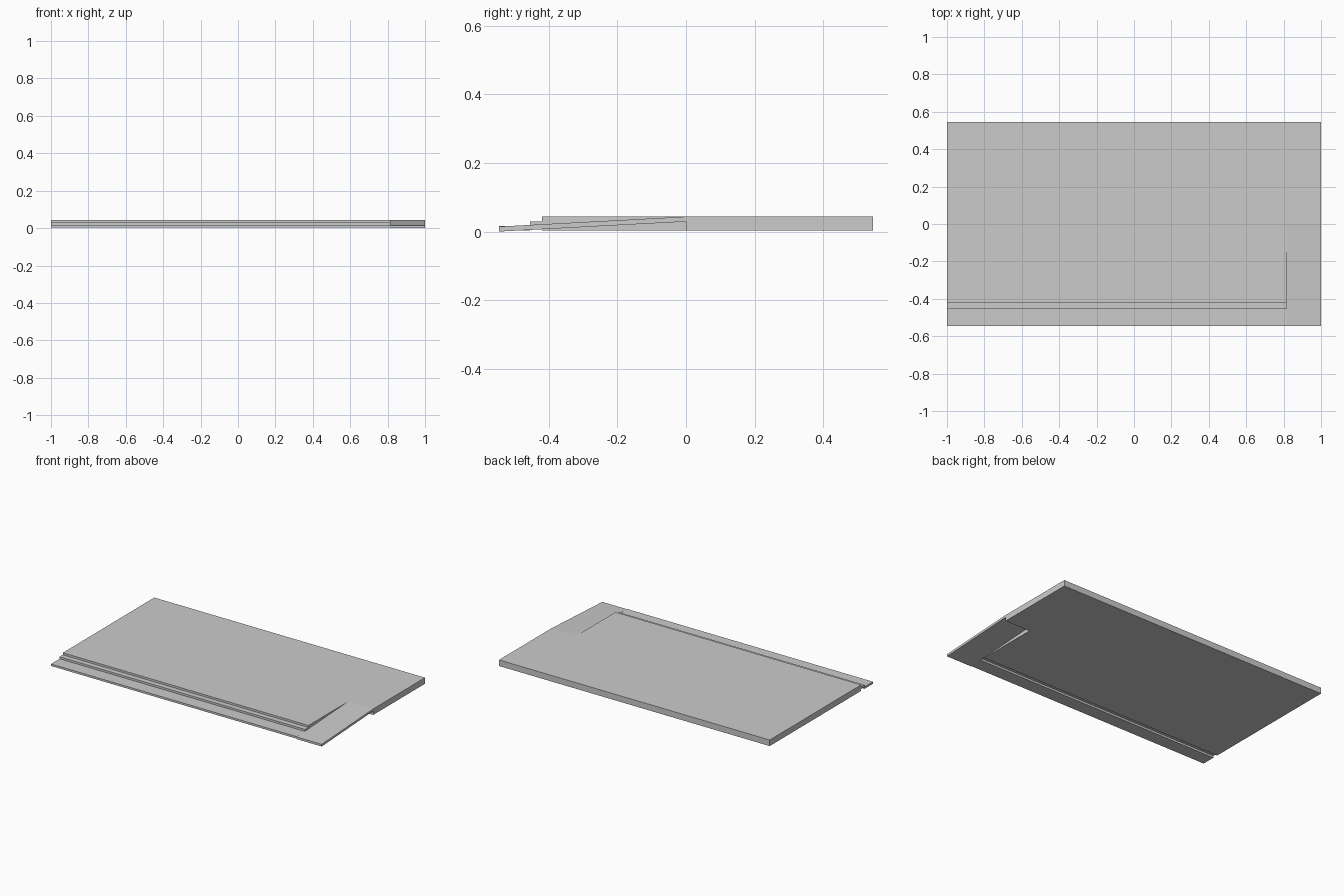
import bpy
import bmesh

cube = bpy.data.objects.get("Cube")
if cube:
    bpy.data.objects.remove(cube, do_unlink=True)

# Single grey material
grey = bpy.data.materials.new("light grey")
grey.use_nodes = True
colour = (0.6, 0.6, 0.6, 1)
grey.diffuse_color = colour
grey.node_tree.nodes["Principled BSDF"].inputs["Base Color"].default_value = colour

BACK, FRONT = 0.545, -0.545
DECK_FRONT, STEP_FRONT = -0.42, -0.455
BASE, TOP = 0.003, 0.0435
RISE = (TOP - BASE) / 3
RAMP_X = 0.815


def extrude(name, outline, offset):
    """Flat outline of points, pushed along the offset into a solid."""
    bm = bmesh.new()
    face = bm.faces.new([bm.verts.new(p) for p in outline])
    new = bmesh.ops.extrude_face_region(bm, geom=[face])["geom"]
    bmesh.ops.translate(bm, vec=offset,
                        verts=[g for g in new if isinstance(g, bmesh.types.BMVert)])
    bmesh.ops.recalc_face_normals(bm, faces=bm.faces)
    mesh = bpy.data.meshes.new(name)
    bm.to_mesh(mesh)
    bm.free()
    mesh.materials.append(grey)
    obj = bpy.data.objects.new(name, mesh)
    bpy.context.collection.objects.link(obj)
    return obj


# Deck with a corner cut out for the ramp
plan = [(-1, DECK_FRONT), (RAMP_X, DECK_FRONT), (RAMP_X, 0), (1, 0), (1, BACK), (-1, BACK)]
extrude("deck", [(x, y, BASE) for x, y in plan], (0, 0, TOP - BASE))

# Two plank steps along the front
for name, level, front, back in (("upper_step", 1, STEP_FRONT, DECK_FRONT),
                                 ("lower_step", 0, FRONT, STEP_FRONT)):
    z = BASE + level * RISE
    outline = [(-1, front, z), (RAMP_X, front, z), (RAMP_X, back, z), (-1, back, z)]
    extrude(name, outline, (0, 0, RISE))

# Thin sloping ramp beside the steps
side = [(FRONT, 0), (0, TOP - 0.0145), (0, TOP), (FRONT, 0.0145)]
extrude("ramp", [(RAMP_X, y, z) for y, z in side], (1 - RAMP_X, 0, 0))
